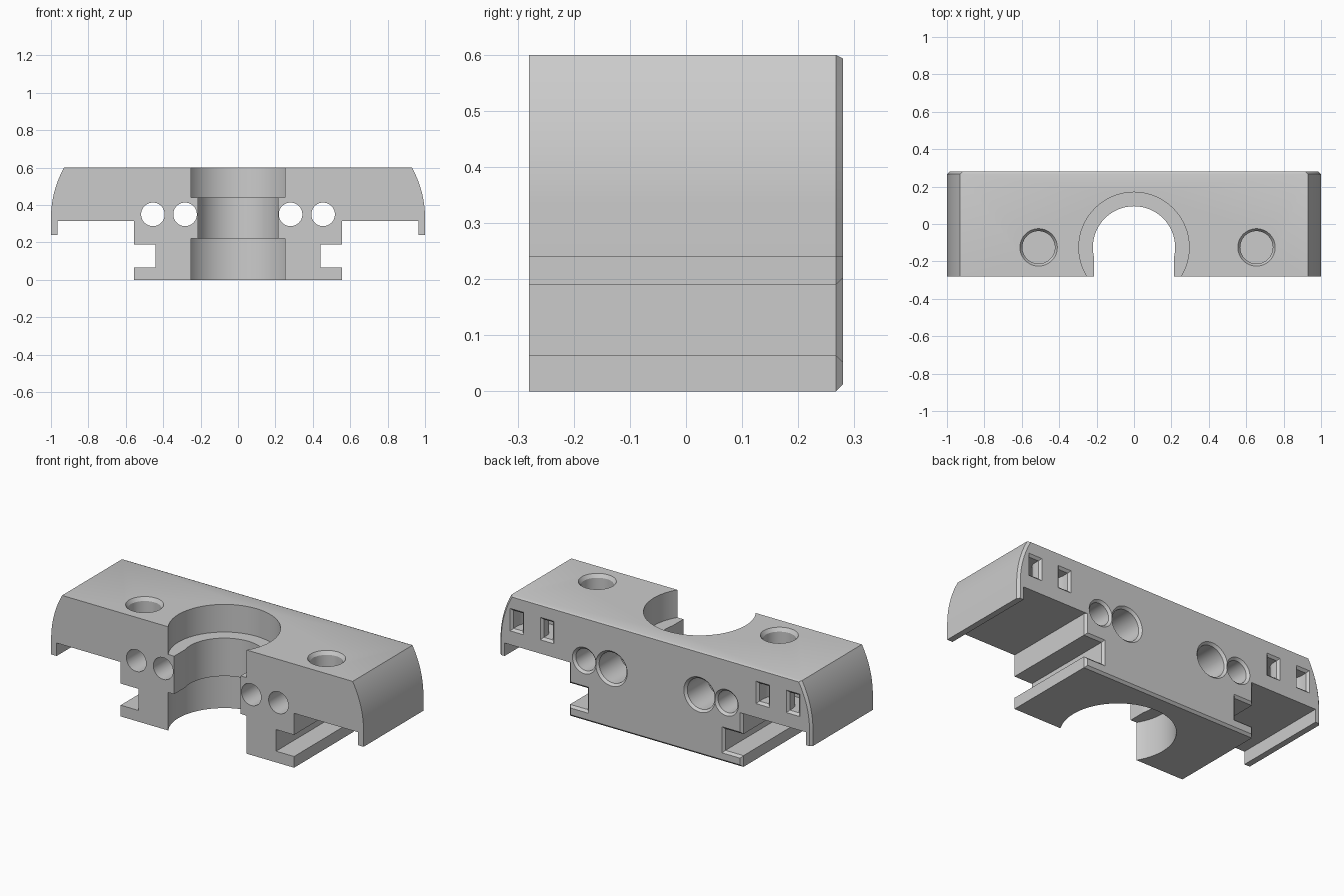
import bpy, bmesh, math
from mathutils import Matrix, Vector

default = bpy.data.objects.get("Cube")
if default:
    bpy.data.objects.remove(default, do_unlink=True)

grey = bpy.data.materials.new("plain_grey")
grey.use_nodes = True
grey.diffuse_color = (0.6, 0.6, 0.6, 1)
grey.node_tree.nodes["Principled BSDF"].inputs["Base Color"].default_value = (0.6, 0.6, 0.6, 1)


def loft(name, rings, matrix=Matrix()):
    """Closed solid through matching rings of points."""
    bm = bmesh.new()
    loops = [[bm.verts.new(matrix @ Vector(p)) for p in ring] for ring in rings]
    n = len(rings[0])
    for a, b in zip(loops, loops[1:]):
        for i in range(n):
            j = (i + 1) % n
            bm.faces.new((a[i], a[j], b[j], b[i]))
    bm.faces.new(loops[0])
    bm.faces.new(loops[-1])
    bmesh.ops.recalc_face_normals(bm, faces=bm.faces)
    mesh = bpy.data.meshes.new(name)
    bm.to_mesh(mesh)
    bm.free()
    mesh.materials.append(grey)
    obj = bpy.data.objects.new(name, mesh)
    bpy.context.collection.objects.link(obj)
    return obj


def rect(w, h, z):
    return [(-w, -h, z), (w, -h, z), (w, h, z), (-w, h, z)]


def circle(r, z, n=64):
    steps = [2 * math.pi * i / n for i in range(n)]
    return [(r * math.cos(a), r * math.sin(a), z) for a in steps]


# Body: half outline as x, z and its inset at the chamfered back
BACK, CH = 0.28, 0.013
half = [
    (0.555, 0, -CH, CH), (0.555, 0.065, -CH, -CH),
    (0.44, 0.065, -CH, -CH), (0.44, 0.19, -CH, CH),
    (0.555, 0.19, -CH, CH), (0.555, 0.315, -CH, 0),
    (0.965, 0.315, 0, 0), (0.965, 0.24, 0, 0), (1, 0.24, -CH, 0),
]
R, SWEEP, ARC = 0.556, 0.507, 16
for i in range(ARC + 1):
    a = SWEEP * i / ARC
    half.append((1 - R + R * math.cos(a), 0.33 + R * math.sin(a), -CH, -CH / 2 * i / ARC))


def outline(y, inset):
    side = [(x + dx * inset, y, z + dz * inset) for x, z, dx, dz in half]
    return side + [(-x, y, z) for x, y, z in reversed(side)]


body = loft("carriage_body", [outline(-BACK, 0), outline(BACK - CH, 0), outline(BACK, 1)])
cutters = []


def bore(name, steps, matrix):
    cutters.append(loft(name, [circle(r, z) for r, z in steps], matrix))


# Central stepped bore, open at the front
HOLE_Y = -0.125
bore("centre_bore_cutter",
     [(0.295, -0.1), (0.295, 0.22), (0.22, 0.22), (0.22, 0.44), (0.295, 0.44), (0.295, 0.7)],
     Matrix.Translation((0, HOLE_Y, 0)))
cutters.append(loft("front_slot_cutter", [rect(0.213, 0.15, 0.15), rect(0.213, 0.15, 0.5)],
                    Matrix.Translation((0, HOLE_Y - 0.15, 0))))

# Blind holes in the top
for x in (-0.51, 0.655):
    bore("top_hole_cutter", [(0.087, 0.44), (0.087, 0.58), (0.1, 0.6), (0.1, 0.65)],
         Matrix.Translation((x, HOLE_Y, 0)))

# Rod holes along the depth, local z pointing to the back
TO_BACK = Matrix.Rotation(-math.pi / 2, 4, "X")
small = [(0.063, -0.4), (0.063, BACK - CH), (0.076, BACK), (0.076, 0.35)]
large = [(0.063, -0.4), (0.063, 0.08), (0.088, 0.08), (0.088, BACK - CH), (0.101, BACK), (0.101, 0.35)]
for x, steps in ((-0.455, small), (-0.283, large), (0.281, large), (0.455, small)):
    bore("rod_hole_cutter", steps, Matrix.Translation((x, 0, 0.35)) @ TO_BACK)

# Curved tie channels, each joining two square mouths in the back
MID, HALF_W, HALF_H = 0.097, 0.03, 0.052
for cx in (-0.785, 0.79):
    def channel(z):
        turn = [math.pi + math.pi * i / 24 for i in range(25)]
        inner, outer = [[(r * math.cos(a), r * math.sin(a), z) for a in turn]
                        for r in (MID - HALF_W, MID + HALF_W)]
        return [(outer[0][0], 0.1, z)] + outer + [(outer[-1][0], 0.1, z),
                (inner[-1][0], 0.1, z)] + inner[::-1] + [(inner[0][0], 0.1, z)]
    cutters.append(loft("tie_channel_cutter", [channel(-HALF_H), channel(HALF_H)],
                        Matrix.Translation((cx, BACK - 0.04, 0.46))))
    for side in (-MID, MID):
        flare = [rect(HALF_W, HALF_H, BACK - CH),
                 rect(HALF_W + CH, HALF_H + CH, BACK),
                 rect(HALF_W + CH, HALF_H + CH, BACK + 0.05)]
        cutters.append(loft("tie_mouth_cutter", flare,
                            Matrix.Translation((cx + side, 0, 0.46)) @ TO_BACK))

# Cut everything, then keep only the finished body
for cutter in cutters:
    cutter.hide_render = True
    mod = body.modifiers.new(cutter.name, "BOOLEAN")
    mod.operation, mod.solver, mod.object = "DIFFERENCE", "EXACT", cutter
bpy.context.view_layer.update()
graph = bpy.context.evaluated_depsgraph_get()
finished = bpy.data.meshes.new_from_object(body.evaluated_get(graph))
body.modifiers.clear()
body.data = finished
for cutter in cutters:
    bpy.data.objects.remove(cutter, do_unlink=True)

bpy.ops.object.select_all(action="DESELECT")
body.select_set(True)
bpy.context.view_layer.objects.active = body
bpy.ops.object.shade_smooth_by_angle(angle=math.radians(30))
